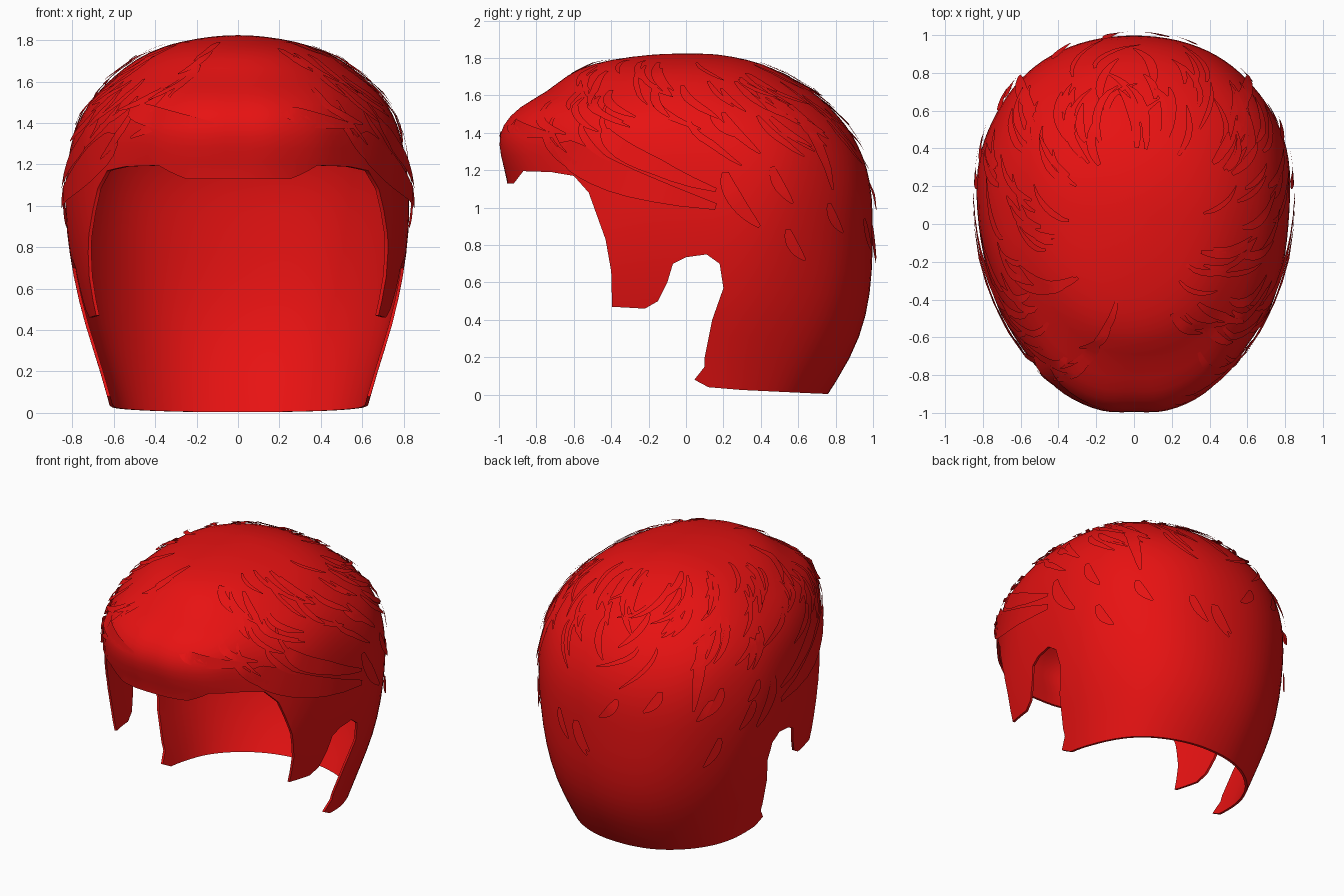
import bpy, bmesh, math, random
from mathutils import Vector

random.seed(4)
if "Cube" in bpy.data.objects:
    bpy.data.objects.remove(bpy.data.objects["Cube"])

red = bpy.data.materials.new("bright red hair")
red.use_nodes = True
red.diffuse_color = (0.8, 0.006, 0.006, 1)
red.node_tree.nodes["Principled BSDF"].inputs["Base Color"].default_value = red.diffuse_color

# Rings from crown to nape: height, half width, front y, back y, centre y
RINGS = [
    (1.825, .06, -.10, .12, .02), (1.81, .20, -.28, .24, .02), (1.775, .36, -.50, .40, .03),
    (1.71, .50, -.64, .54, .05), (1.62, .61, -.74, .68, .08), (1.54, .69, -.89, .77, .1),
    (1.44, .755, -.98, .86, .13), (1.34, .795, -1.0, .92, .15), (1.22, .82, -.97, .97, .16),
    (1.06, .835, -.94, 1.0, .16), (.88, .83, -.98, 1.0, .16), (.66, .80, -1.05, 1.0, .16),
    (.42, .745, -1.05, .97, .16), (.2, .67, -1.05, .89, .14), (-.06, .60, -1.0, .72, .12)]


def surface(u, a):
    """Point on the hair at ring position u and angle a."""
    u = max(0, min(u, len(RINGS) - 1.001))
    i, t = int(u), u % 1
    z, w, f, b, c = (p + (q - p) * t for p, q in zip(RINGS[i], RINGS[i + 1]))
    n = 2.15
    co, si = math.cos(a), math.sin(a)
    x = w * math.copysign(abs(co) ** (2 / n), co)
    y = c + (b - c if si > 0 else c - f) * math.copysign(abs(si) ** (2 / n), si)
    return Vector((x, y, z))


def add_object(name, bm):
    mesh = bpy.data.meshes.new(name)
    bm.to_mesh(mesh)
    bm.free()
    mesh.materials.append(red)
    ob = bpy.data.objects.new(name, mesh)
    bpy.context.collection.objects.link(ob)
    return ob


def activate(ob):
    bpy.ops.object.select_all(action='DESELECT')
    ob.select_set(True)
    bpy.context.view_layer.objects.active = ob


# Hair cap lofted through the rings
bm = bmesh.new()
SIDES = 48
loops = []
for r in range(len(RINGS)):
    loop = []
    for s in range(SIDES):
        a = math.tau * s / SIDES
        p = surface(r, a)
        wave = 1 + .008 * math.sin(7 * a + r * .6) * min(1, r / 5)
        # shallow parting in the middle of the fringe
        if 5 <= r <= 8 and p.y < 0 and .05 < abs(p.x) < .5:
            p.y -= .02
        loop.append(bm.verts.new((p.x * wave, p.y, p.z)))
    loops.append(loop)
for top, low in zip(loops, loops[1:]):
    for s in range(SIDES):
        t = (s + 1) % SIDES
        bm.faces.new((top[s], low[s], low[t], top[t]))
bm.faces.new(loops[0])
bmesh.ops.recalc_face_normals(bm, faces=bm.faces)
cap = add_object("hair_cap", bm)

# Cutter: face opening, sideburns, ear notches and nape line, seen from the side
HAIRLINE = [
    (-1.3, 1.12), (-.92, 1.13), (-.87, 1.195), (-.72, 1.19), (-.6, 1.17), (-.52, 1.08),
    (-.43, .83), (-.4, .66), (-.395, .47), (-.22, .46), (-.15, .5), (-.1, .6), (-.07, .7),
    (0, .735), (.11, .75), (.18, .7), (.2, .57), (.14, .4), (.1, .2), (.1, .15),
    (.045, .08), (.12, .04), (.3, .025), (.72, .005), (1.3, .0), (1.3, -.4), (-1.3, -.4)]
bm = bmesh.new()
face = bm.faces.new([bm.verts.new((-1.3, y, z)) for y, z in HAIRLINE])
ext = bmesh.ops.extrude_face_region(bm, geom=[face])
bmesh.ops.translate(bm, vec=(2.6, 0, 0),
                    verts=[v for v in ext["geom"] if isinstance(v, bmesh.types.BMVert)])
bmesh.ops.recalc_face_normals(bm, faces=bm.faces)
cutter = add_object("hairline_cutter", bm)
cutter.hide_render = True

activate(cap)
smooth = cap.modifiers.new("smooth", 'SUBSURF')
smooth.levels = 1
shell = cap.modifiers.new("shell", 'SOLIDIFY')
shell.thickness, shell.offset = .015, -1
cut = cap.modifiers.new("cut", 'BOOLEAN')
cut.operation, cut.solver, cut.object = 'DIFFERENCE', 'EXACT', cutter
for m in ("smooth", "shell", "cut"):
    bpy.ops.object.modifier_apply(modifier=m)
bpy.data.objects.remove(cutter)
bpy.ops.object.shade_smooth_by_angle(angle=math.radians(45))


def strand(bm, u, a, du, da, width, lift=.012, steps=7):
    """Tapered lock lying on the cap, its tip slightly raised."""
    rows = []
    for i in range(steps + 1):
        t = i / steps
        uu, aa = u + du * t, a + da * t * t
        p = surface(uu, aa)
        out = (surface(uu, aa + .03) - surface(uu, aa - .03)).cross(
            surface(uu - .1, aa) - surface(uu + .1, aa)).normalized()
        if out.dot(p - Vector((0, .1, .9))) < 0:
            out.negate()
        along = surface(uu + du * .05, aa + da * t * .1 + .001) - surface(uu, aa)
        side = along.cross(out).normalized()
        half = width * (.08 + math.sin(math.pi * min(1, t * .9 + .08)) ** .7) * .5
        p += out * (lift * (.4 + t))
        rows.append([bm.verts.new(p - side * half), bm.verts.new(p + side * half)])
    for (p, q), (r, s) in zip(rows, rows[1:]):
        bm.faces.new((p, q, s, r))


# Fine strands sweeping down and back from the crown
bm = bmesh.new()
for k in range(120):
    a = random.uniform(-1.3, math.pi + 1.3)
    u = random.uniform(1.6, 6)
    sweep = math.copysign(random.uniform(.1, .3), math.cos(a))
    strand(bm, u, a, random.uniform(1.2, 2.4), sweep, random.uniform(.025, .05),
           random.uniform(.006, .014))
# Sparse flicks lower on the sides and back
for k in range(14):
    a = random.uniform(.2, math.pi - .2)
    strand(bm, random.uniform(8, 10.5), a, random.uniform(.7, 1.2),
           math.copysign(.12, math.cos(a)), .06, .013)
strands = add_object("hair_strands", bm)

# Broad locks: temple sweeps on both sides and the swept fringe
bm = bmesh.new()
for left in (True, False):
    for u, a, du, da, w in ((6.9, -.75, 2.4, .75, .16), (6.2, -.5, 2.6, .5, .1),
                            (8.2, .05, 1.7, .2, .08), (5.2, .75, 3.6, .05, .07)):
        strand(bm, u, a if left else math.pi - a, du, da if left else -da, w, .014, 10)
for u, a, du, da, w in ((5.6, -2.3, .9, .6, .1), (5.7, -1.3, .9, .5, .08)):
    strand(bm, u, a, du, da, w, .01, 10)
locks = add_object("hair_locks", bm)

for ob in (strands, locks):
    activate(ob)
    bpy.ops.object.shade_smooth_by_angle(angle=math.radians(45))
